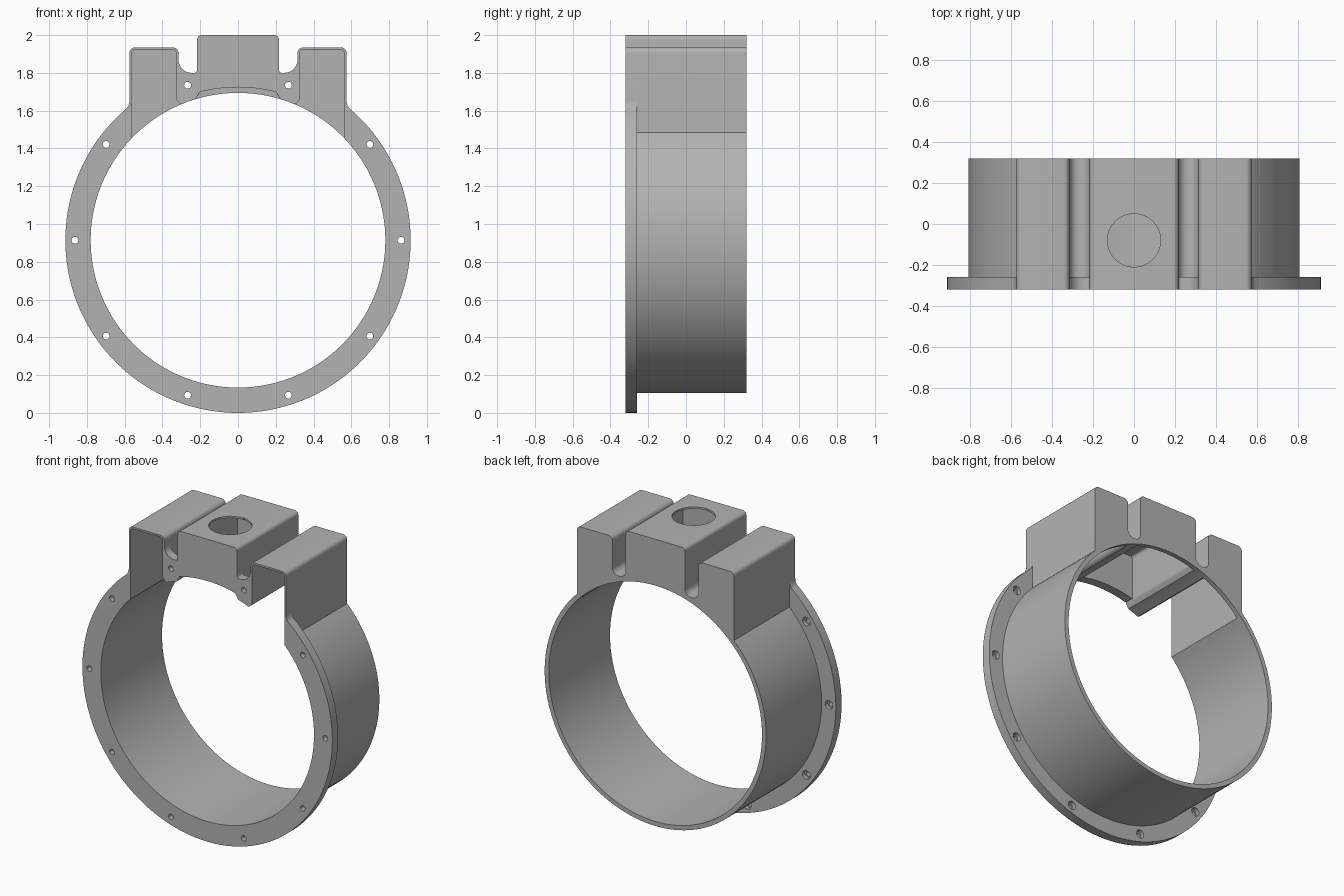
import bpy, bmesh, math
from mathutils import Vector

if "Cube" in bpy.data.objects:
    bpy.data.objects.remove(bpy.data.objects["Cube"])

CZ = 0.914                       # ring axis height
R_FLANGE, R_TUBE, R_BORE = 0.914, 0.81, 0.78
FRONT, STEP, BACK = -0.32, -0.26, 0.32
INNER_BACK = 0.29                # inside of the closed rear wall

grey = bpy.data.materials.new("satin_grey")
grey.use_nodes = True
colour = (0.45, 0.45, 0.45, 1)
grey.diffuse_color = colour
grey.node_tree.nodes["Principled BSDF"].inputs["Base Color"].default_value = colour


def rounded(corners, steps=7):
    """Turn (x, z, radius) corners of an open path into points with arcs."""
    out = []
    for i, (x, z, r) in enumerate(corners):
        p = Vector((x, z))
        if r == 0 or i in (0, len(corners) - 1):
            out.append(p)
            continue
        a = (Vector(corners[i - 1][:2]) - p).normalized()
        b = (Vector(corners[i + 1][:2]) - p).normalized()
        half = math.acos(max(-1, min(1, a.dot(b)))) / 2
        centre = p + (a + b).normalized() * (r / math.sin(half))
        start = p + a * (r / math.tan(half)) - centre
        end = p + b * (r / math.tan(half)) - centre
        for k in range(steps + 1):
            t = k / steps
            sweep = math.pi - 2 * half
            d = start * math.sin((1 - t) * sweep) + end * math.sin(t * sweep)
            out.append(centre + d / math.sin(sweep))
    return out


def arc(radius, a0, a1, n):
    """Points on a circle about the ring axis, angles in degrees."""
    angles = [math.radians(a0 + (a1 - a0) * k / n) for k in range(n + 1)]
    return [Vector((radius * math.cos(t), CZ + radius * math.sin(t))) for t in angles]


def mirrored(half):
    """Close a half outline (first and last point on x = 0) by mirroring."""
    return half + [Vector((-p.x, p.y)) for p in reversed(half) if p.x > 1e-5]


def prism(name, outline, y0, y1):
    """Extrude an x-z outline along y."""
    bm = bmesh.new()
    near = [bm.verts.new((p[0], y0, p[1])) for p in outline]
    far = [bm.verts.new((p[0], y1, p[1])) for p in outline]
    bm.faces.new(near)
    bm.faces.new(far[::-1])
    for i in range(len(near)):
        bm.faces.new((near[i], near[i - 1], far[i - 1], far[i]))
    bmesh.ops.recalc_face_normals(bm, faces=bm.faces)
    mesh = bpy.data.meshes.new(name)
    bm.to_mesh(mesh)
    bm.free()
    mesh.materials.append(grey)
    obj = bpy.data.objects.new(name, mesh)
    bpy.context.collection.objects.link(obj)
    return obj


def disc(name, radius, y0, y1, x=0, z=CZ, n=144):
    pts = [(x + radius * math.cos(math.tau * k / n), z + radius * math.sin(math.tau * k / n))
           for k in range(n)]
    return prism(name, pts, y0, y1)


def combine(body, tool, operation):
    """Apply a boolean and discard the tool."""
    tool.hide_render = True
    mod = body.modifiers.new("join_or_cut", "BOOLEAN")
    mod.operation, mod.solver, mod.object = operation, "EXACT", tool
    bpy.context.view_layer.objects.active = body
    bpy.ops.object.modifier_apply(modifier=mod.name)
    bpy.data.objects.remove(tool)


# Shared upper silhouette: raised centre block, slot, lower side lug
SLOT_IN, SLOT_OUT, LUG = 0.217, 0.315, 0.575
LUG_TOP = 1.935


def silhouette(slot_bottom, r_in, r_out, tail):
    return mirrored(rounded([
        (0, 2, 0), (SLOT_IN, 2, 0.025),
        (SLOT_IN, slot_bottom, r_in), (SLOT_OUT, slot_bottom, r_out),
        (SLOT_OUT, LUG_TOP, 0.03), (LUG, LUG_TOP, 0.03)] + tail))


# Front plate: flange circle blended into the housing silhouette
meet = math.degrees(math.acos(LUG / R_FLANGE))
rim = arc(R_FLANGE, meet - 4, -90, 68)
rim[-1].x = 0
tail = [(LUG, CZ + math.sqrt(R_FLANGE ** 2 - LUG ** 2), 0.06)] + [(p.x, p.y, 0) for p in rim]
body = prism("ring_housing", silhouette(1.80, 0.015, 0.07, tail), FRONT, STEP)

# Tube and housing behind the plate, with deep slots for screw access
combine(body, disc("tube", R_TUBE, STEP - 0.01, BACK), "UNION")
box_tail = [(LUG, 1.3, 0), (0, 1.3, 0)]
combine(body, prism("housing", silhouette(1.685, 0.045, 0.045, box_tail), STEP - 0.01, BACK), "UNION")

# Main bore
combine(body, disc("bore", R_BORE, -0.5, 0.5), "DIFFERENCE")

# Side lug cavities, open at the front and into the bore
for s in (1, -1):
    path = rounded([(0.563, 1.3, 0), (0.563, 1.923, 0.02), (0.327, 1.923, 0.02),
                    (0.327, 1.645, 0.035), (0.27, 1.625, 0), (0.27, 1.3, 0)])
    combine(body, prism("lug_cavity", [(s * p.x, p.y) for p in path], -0.5, INNER_BACK), "DIFFERENCE")

# Centre cavity behind the plate, open into the bore
foot = [(0.205, 1.69, 0.03), (0.24, 1.64, 0), (0.24, 1.3, 0), (0, 1.3, 0)]
centre = mirrored(rounded([(0, 1.988, 0), (0.205, 1.988, 0.015)] + foot))
combine(body, prism("centre_cavity", centre, STEP, INNER_BACK), "DIFFERENCE")

# Shallow arched relief through the plate below the centre block
edge = math.degrees(math.acos(0.203 / R_TUBE))
arch = arc(R_TUBE, 90, edge, 12)
arch[0].x = 0
relief = mirrored(arch + [Vector((0.225, 1.66)), Vector((0.225, 1.5)), Vector((0, 1.5))])
combine(body, prism("arch_relief", relief, -0.5, STEP + 0.01), "DIFFERENCE")

# Round opening in the top of the centre block
opening = disc("top_opening", 0.13, -0.1, 0.1, z=0, n=64)
opening.rotation_euler.x = math.pi / 2
opening.location = (0, -0.08, 1.97)
bpy.context.view_layer.update()
combine(body, opening, "DIFFERENCE")

# Ten screw holes, wider at the rear of the flange
for k in range(10):
    t = math.tau * k / 10
    x, z = 0.863 * math.cos(t), CZ + 0.863 * math.sin(t)
    combine(body, disc("screw_hole", 0.018, -0.5, STEP + 0.02, x, z, 20), "DIFFERENCE")
    combine(body, disc("screw_recess", 0.028, STEP - 0.025, STEP + 0.015, x, z, 20), "DIFFERENCE")

# Smooth curved walls, keep edges crisp
bpy.ops.object.select_all(action="DESELECT")
body.select_set(True)
bpy.context.view_layer.objects.active = body
bpy.ops.object.shade_smooth_by_angle(angle=math.radians(30))
